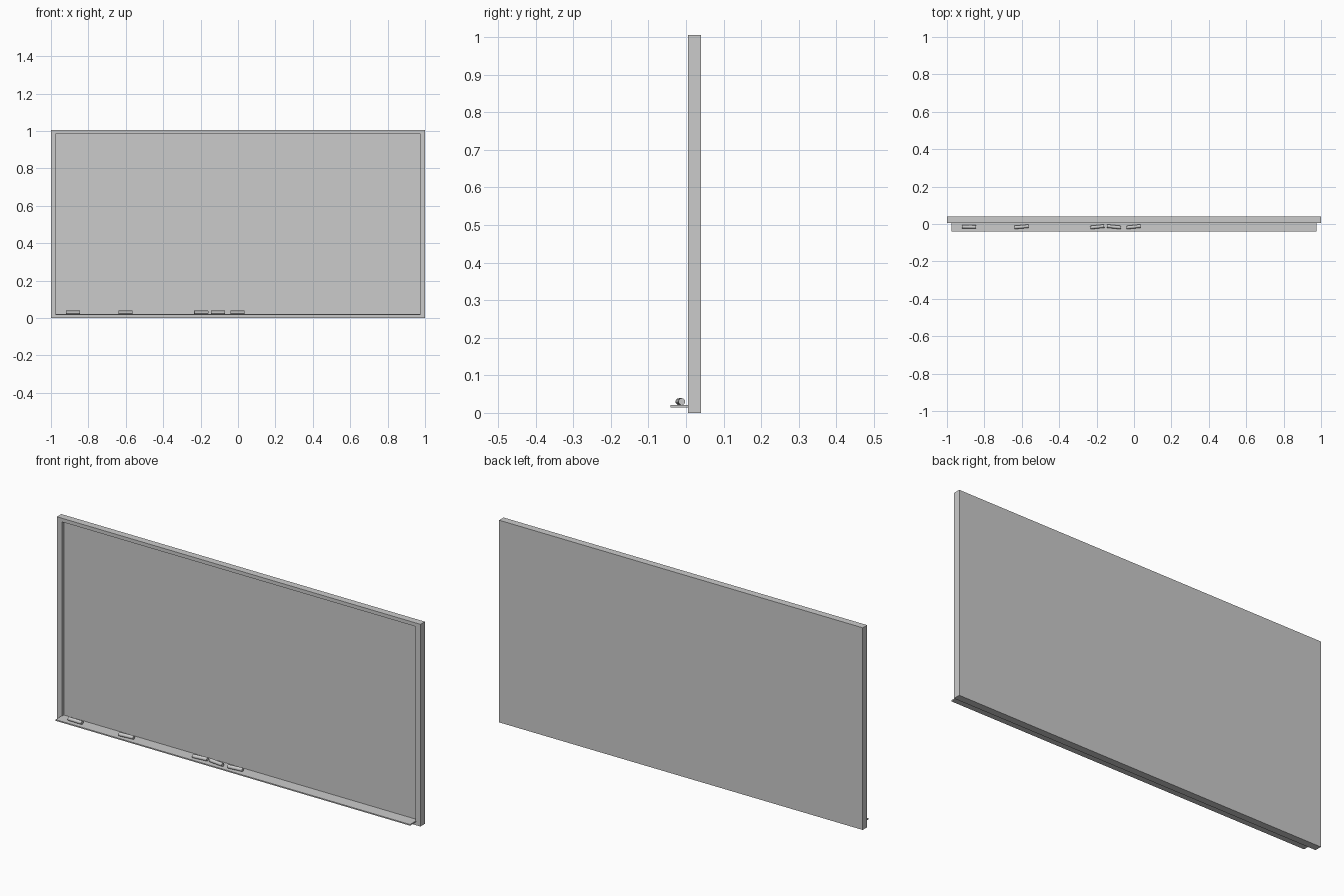
import bpy
from math import radians, pi

if "Cube" in bpy.data.objects:
    bpy.data.objects.remove(bpy.data.objects["Cube"])


def box(name, x0, x1, y0, y1, z0, z1):
    bpy.ops.mesh.primitive_cube_add(size=1, location=((x0 + x1) / 2, (y0 + y1) / 2, (z0 + z1) / 2))
    ob = bpy.context.object
    ob.name = name
    ob.scale = (x1 - x0, y1 - y0, z1 - z0)
    bpy.ops.object.transform_apply(location=False, rotation=False, scale=True)
    return ob


FRONT, BACK, TOP = 0.005, 0.04, 1.005
SIDE_W, RAIL_H = 0.028, 0.018

# writing surface, recessed behind the frame
box("board_panel", -1 + SIDE_W, 1 - SIDE_W, 0.02, BACK, RAIL_H, TOP - RAIL_H)

# frame
box("frame_left", -1, -1 + SIDE_W, FRONT, BACK, 0, TOP)
box("frame_right", 1 - SIDE_W, 1, FRONT, BACK, 0, TOP)
box("frame_bottom", -1 + SIDE_W, 1 - SIDE_W, FRONT, BACK, 0, RAIL_H)
box("frame_top", -1 + SIDE_W, 1 - SIDE_W, FRONT, BACK, TOP - RAIL_H, TOP)

# ledge along the bottom
box("chalk_tray", -0.975, 0.975, -0.041, 0.02, 0.015, 0.021)

# chalk sticks: x position and turn in degrees
for i, (x, turn) in enumerate([(-0.883, -1), (-0.602, 5), (-0.197, 6), (-0.107, -6), (-0.003, 6)]):
    bpy.ops.mesh.primitive_cylinder_add(vertices=16, radius=0.009, depth=0.075,
                                        location=(x, -0.015, 0.030),
                                        rotation=(0, pi / 2, radians(turn)))
    bpy.context.object.name = f"chalk_stick_{i + 1}"
    bpy.ops.object.shade_smooth_by_angle(angle=radians(40))
